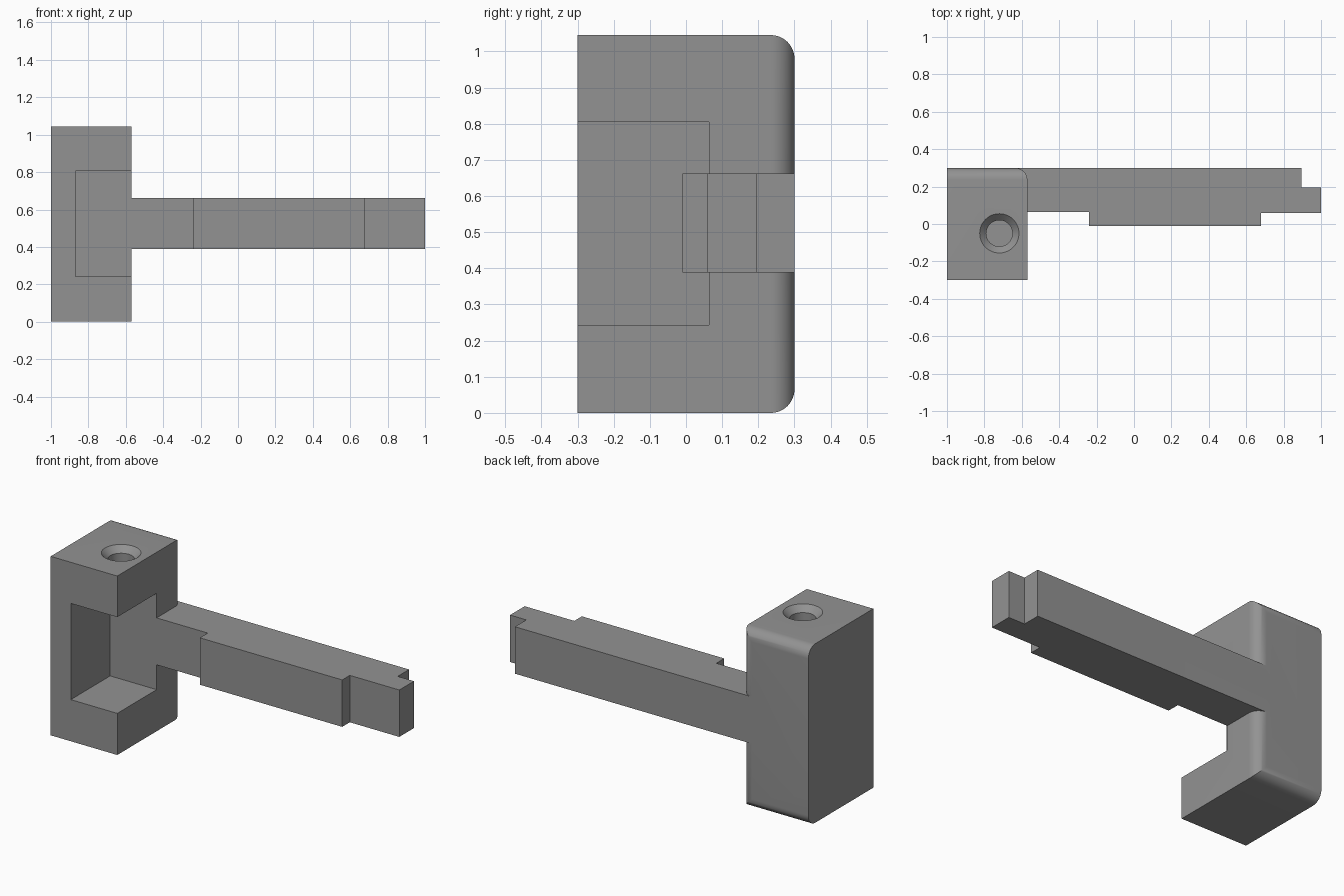
import bpy, bmesh, math
from mathutils import Vector

if "Cube" in bpy.data.objects:
    bpy.data.objects.remove(bpy.data.objects["Cube"])

grey = bpy.data.materials.new("plain grey")
grey.diffuse_color = (0.29, 0.29, 0.29, 1)
grey.use_nodes = True
grey.node_tree.nodes["Principled BSDF"].inputs["Base Color"].default_value = grey.diffuse_color


def prism(name, profile, direction):
    """Extrude a closed 3D outline along a direction."""
    bm = bmesh.new()
    face = bm.faces.new([bm.verts.new(p) for p in profile])
    ext = bmesh.ops.extrude_face_region(bm, geom=[face])
    moved = [g for g in ext["geom"] if isinstance(g, bmesh.types.BMVert)]
    bmesh.ops.translate(bm, verts=moved, vec=Vector(direction))
    bmesh.ops.recalc_face_normals(bm, faces=bm.faces)
    mesh = bpy.data.meshes.new(name)
    bm.to_mesh(mesh)
    bm.free()
    mesh.materials.append(grey)
    obj = bpy.data.objects.new(name, mesh)
    bpy.context.collection.objects.link(obj)
    return obj


def lathe(name, rings, centre, sides=48):
    """Closed round solid from (radius, z) rings."""
    bm = bmesh.new()
    loops = [[bm.verts.new((centre[0] + r * math.cos(2 * math.pi * i / sides),
                            centre[1] + r * math.sin(2 * math.pi * i / sides), z))
              for i in range(sides)] for r, z in rings]
    for a, b in zip(loops, loops[1:]):
        for i in range(sides):
            j = (i + 1) % sides
            bm.faces.new((a[i], a[j], b[j], b[i]))
    bm.faces.new(loops[0])
    bm.faces.new(loops[-1])
    bmesh.ops.recalc_face_normals(bm, faces=bm.faces)
    mesh = bpy.data.meshes.new(name)
    bm.to_mesh(mesh)
    bm.free()
    mesh.materials.append(grey)
    obj = bpy.data.objects.new(name, mesh)
    bpy.context.collection.objects.link(obj)
    return obj


def combine(target, other, operation):
    """Apply a boolean and discard the helper."""
    bpy.context.view_layer.objects.active = target
    mod = target.modifiers.new(operation, "BOOLEAN")
    mod.operation, mod.object, mod.solver = operation, other, "EXACT"
    bpy.ops.object.modifier_apply(modifier=mod.name)
    bpy.data.objects.remove(other)


def arc(cx, cy, r, start, steps=12):
    """Quarter circle, counter-clockwise from a start angle."""
    return [(cx + r * math.cos(math.radians(start + 90 * i / steps)),
             cy + r * math.sin(math.radians(start + 90 * i / steps)))
            for i in range(steps + 1)]


LEFT, RIGHT, FRONT, BACK, TOP, R = -1.0, -0.57, -0.3, 0.3, 1.045, 0.065
POCKET_BACK = 0.063

# Clamp block: side outline with rounded back, crossed with a rounded plan
side = [(FRONT, 0)] + arc(BACK - R, R, R, -90) + arc(BACK - R, TOP - R, R, 0) + [(FRONT, TOP)]
plan = [(LEFT, FRONT - 0.1), (RIGHT, FRONT - 0.1)] + arc(RIGHT - R, BACK - R, R, 0) + [(LEFT, BACK)]
block = prism("bracket", [(LEFT - 0.1, y, z) for y, z in side], (0.8, 0, 0))
plan_solid = prism("plan_helper", [(x, y, -0.1) for x, y in plan], (0, 0, TOP + 0.2))
combine(block, plan_solid, "INTERSECT")

# Stepped arm
arm_plan = [(-0.7, POCKET_BACK), (-0.24, POCKET_BACK), (-0.24, -0.01), (0.68, -0.01),
            (0.68, 0.06), (1.0, 0.06), (1.0, 0.195), (0.895, 0.195), (0.895, BACK), (-0.7, BACK)]
arm = prism("arm", [(x, y, 0.388) for x, y in arm_plan], (0, 0, 0.274))
combine(block, arm, "UNION")

# Pocket open to the front and right
pocket_plan = [(-0.87, -0.4), (-0.5, -0.4), (-0.5, POCKET_BACK), (-0.87, POCKET_BACK)]
pocket = prism("pocket_helper", [(x, y, 0.243) for x, y in pocket_plan], (0, 0, 0.562))
combine(block, pocket, "DIFFERENCE")

# Countersunk screw hole through the upper wall
hole = lathe("hole_helper", [(0.07, 0.6), (0.07, TOP - 0.035), (0.105, TOP), (0.105, TOP + 0.1)],
             (-0.72, -0.05))
combine(block, hole, "DIFFERENCE")

# Smooth the fillets and the hole, keep hard edges
bpy.ops.object.select_all(action="DESELECT")
block.select_set(True)
bpy.context.view_layer.objects.active = block
bpy.ops.object.shade_smooth_by_angle(angle=math.radians(30))
